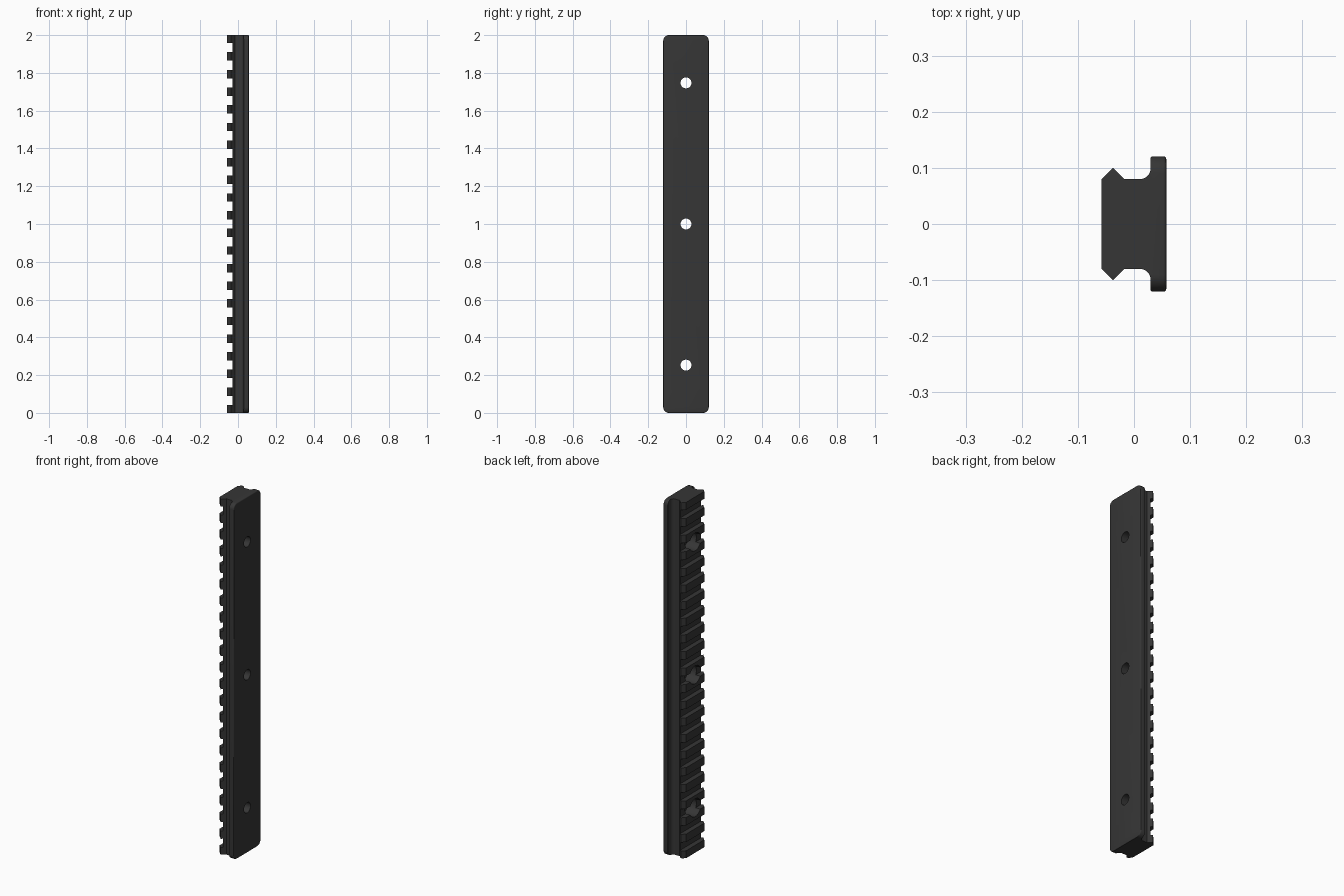
import bpy, bmesh, math
from mathutils import Matrix, Vector

if "Cube" in bpy.data.objects:
    bpy.data.objects.remove(bpy.data.objects["Cube"])

PITCH, SLOT = 0.0934, 0.0488      # tooth spacing and slot width
HOLES = [1 + k * 8 * PITCH for k in (-1, 0, 1)]

dark = bpy.data.materials.new("dark_grey_metal")
dark.diffuse_color = (0.037, 0.037, 0.037, 1)
dark.use_nodes = True
dark.node_tree.nodes["Principled BSDF"].inputs["Base Color"].default_value = dark.diffuse_color


def finish(bm, name):
    bmesh.ops.recalc_face_normals(bm, faces=bm.faces)
    me = bpy.data.meshes.new(name)
    bm.to_mesh(me)
    bm.free()
    me.materials.append(dark)
    ob = bpy.data.objects.new(name, me)
    bpy.context.collection.objects.link(ob)
    return ob


def prism(points, offset):
    """Extrude a closed outline of 3D points along an offset."""
    bm = bmesh.new()
    face = bm.faces.new([bm.verts.new(p) for p in points])
    ext = bmesh.ops.extrude_face_region(bm, geom=[face])
    moved = [v for v in ext["geom"] if isinstance(v, bmesh.types.BMVert)]
    bmesh.ops.translate(bm, verts=moved, vec=Vector(offset))
    return bm


def cylinders(name, radius, x0, x1):
    """One sideways cylinder at each screw position."""
    bm = bmesh.new()
    for z in HOLES:
        m = Matrix.Translation(((x0 + x1) / 2, 0, z)) @ Matrix.Rotation(math.pi / 2, 4, 'Y')
        bmesh.ops.create_cone(bm, cap_ends=True, segments=40, radius1=radius,
                              radius2=radius, depth=x1 - x0, matrix=m)
    return finish(bm, name)


# rail cross-section: angled head, neck, filleted foot and base plate
half = [(-0.0575, 0.08), (-0.0375, 0.1), (-0.017, 0.08)]
r = 0.019
for i in range(9):
    a = math.pi / 2 * i / 8
    half.append((0.0295 - r + r * math.sin(a), 0.08 + r - r * math.cos(a)))
half += [(0.0295, 0.118), (0.0315, 0.1205), (0.0575, 0.1205)]
outline = half + [(x, -y) for x, y in reversed(half)]
rail = finish(prism([(x, y, 0) for x, y in outline], (0, 0, 2)), "rail")

# rounded envelope: rounds the plate corners and softens the back edge
R, W = 0.03, 0.1205
corner = []
for cy, cz, start in ((W - R, 2 - R, 0), (R - W, 2 - R, 90), (R - W, R, 180), (W - R, R, 270)):
    for i in range(9):
        a = math.radians(start + 90 * i / 8)
        corner.append((0.0575, cy + R * math.cos(a), cz + R * math.sin(a)))
bm = prism(corner, (-0.2, 0, 0))
rim = [e for e in bm.edges if all(v.co.x > 0.05 for v in e.verts)]
bmesh.ops.bevel(bm, geom=rim, offset=0.005, segments=3, profile=0.5, affect='EDGES')
envelope = finish(bm, "corner_envelope")

# cross slots between the teeth
bm = bmesh.new()
for k in range(-10, 11):
    m = Matrix.Translation((-0.08, 0, 1 + k * PITCH)) @ Matrix.Diagonal((0.101, 0.4, SLOT, 1))
    bmesh.ops.create_cube(bm, size=1, matrix=m)
slots = finish(bm, "slot_cutter")

# screw holes with counterbores open to the toothed side
bores = cylinders("counterbore_cutter", 0.05, -0.1, 0.018)
holes = cylinders("hole_cutter", 0.029, -0.12, 0.1)

bpy.context.view_layer.objects.active = rail
for cutter, op in ((envelope, 'INTERSECT'), (slots, 'DIFFERENCE'),
                   (bores, 'DIFFERENCE'), (holes, 'DIFFERENCE')):
    cutter.hide_render = True
    mod = rail.modifiers.new(cutter.name, 'BOOLEAN')
    mod.operation, mod.object, mod.solver = op, cutter, 'EXACT'
    bpy.ops.object.modifier_apply(modifier=mod.name)
    bpy.data.objects.remove(cutter)

bpy.ops.object.select_all(action='DESELECT')
rail.select_set(True)
bpy.ops.object.shade_smooth_by_angle(angle=math.radians(30))
